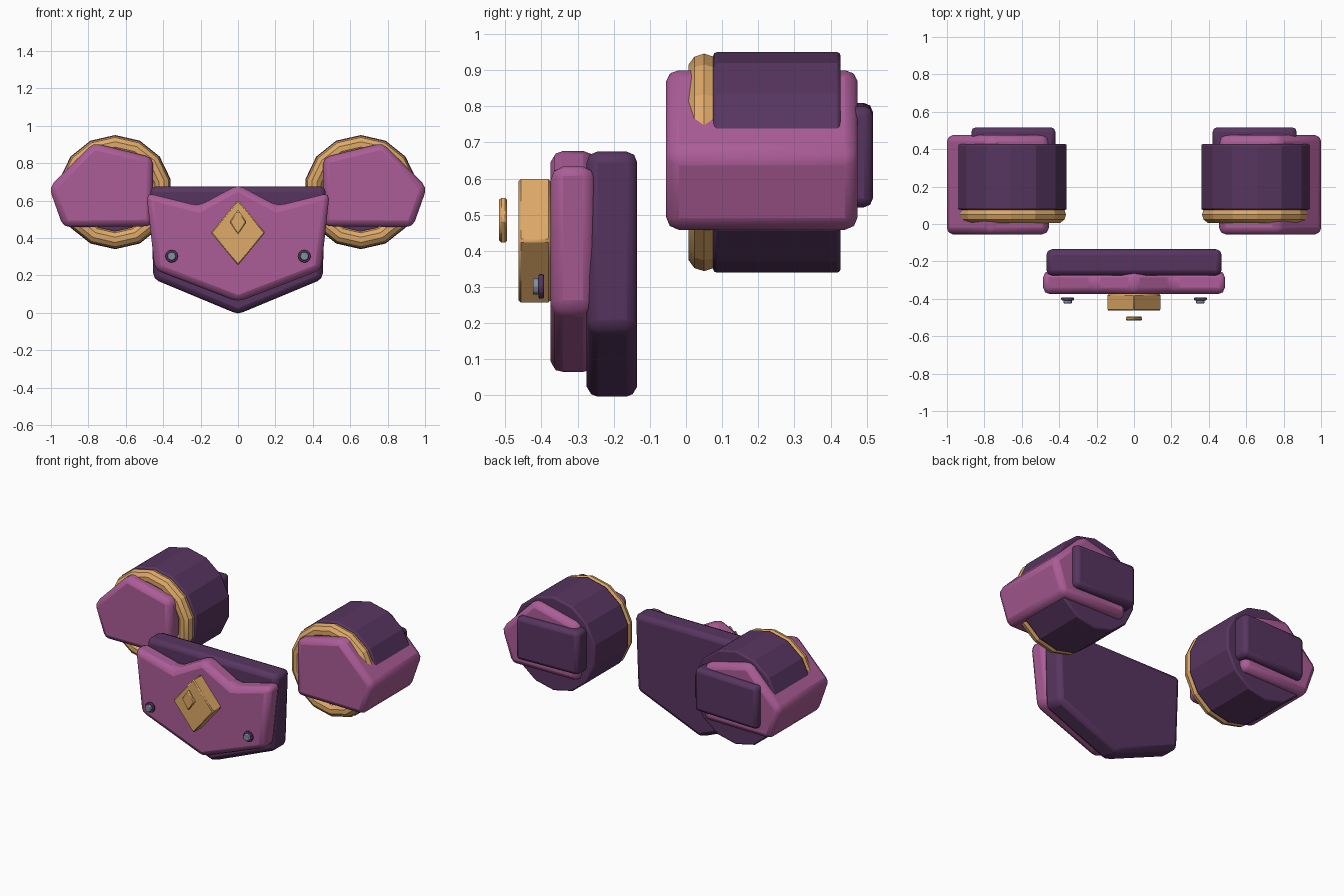
import bpy, bmesh, math
from mathutils import Matrix

if "Cube" in bpy.data.objects:
    bpy.data.objects.remove(bpy.data.objects["Cube"])


def make_material(name, srgb):
    rgba = [(c / 255) ** 2.2 for c in srgb] + [1]
    m = bpy.data.materials.new(name)
    m.use_nodes = True
    m.diffuse_color = rgba
    m.node_tree.nodes["Principled BSDF"].inputs["Base Color"].default_value = rgba
    return m


PINK = make_material("magenta armour", (170, 93, 150))
DARK = make_material("dark purple", (88, 56, 96))
GOLD = make_material("gold", (222, 168, 104))
STEEL = make_material("steel", (128, 142, 160))


def finish(bm, name, mat, bevel=0, segments=2):
    """Turn a bmesh into an object with a bevel and angle-based smoothing."""
    bmesh.ops.recalc_face_normals(bm, faces=bm.faces)
    mesh = bpy.data.meshes.new(name)
    bm.to_mesh(mesh)
    bm.free()
    mesh.materials.append(mat)
    ob = bpy.data.objects.new(name, mesh)
    bpy.context.collection.objects.link(ob)
    if bevel:
        mod = ob.modifiers.new("Bevel", "BEVEL")
        mod.width, mod.segments = bevel, segments
        mod.limit_method = "ANGLE"
        mod.angle_limit = math.radians(10 if len(mesh.polygons) < 12 else 40)
    bpy.ops.object.select_all(action="DESELECT")
    ob.select_set(True)
    bpy.context.view_layer.objects.active = ob
    bpy.ops.object.shade_smooth_by_angle(angle=math.radians(24))
    return ob


def slab(name, outline, y0, y1, mat, bevel, segments=2):
    """Extrude an x-z outline from y0 to y1."""
    bm = bmesh.new()
    face = bm.faces.new([bm.verts.new((x, y0, z)) for x, z in outline])
    out = bmesh.ops.extrude_face_region(bm, geom=[face])["geom"]
    moved = [v for v in out if isinstance(v, bmesh.types.BMVert)]
    bmesh.ops.translate(bm, vec=(0, y1 - y0, 0), verts=moved)
    return finish(bm, name, mat, bevel, segments)


def drum(name, x, z, y0, y1, radius, sides, mat, bevel):
    """Cylinder along y with a vertex pointing up."""
    bm = bmesh.new()
    turn = Matrix.Translation((x, (y0 + y1) / 2, z)) @ Matrix.Rotation(math.pi / 2, 4, "X")
    bmesh.ops.create_cone(bm, cap_ends=True, segments=sides, radius1=radius,
                          radius2=radius, depth=y1 - y0, matrix=turn)
    return finish(bm, name, mat, bevel)


def ring(name, x, y, z, major, minor, mat, steps=14, tube=10):
    """Torus around the y axis, spun from a circle."""
    bm = bmesh.new()
    angles = [2 * math.pi * i / tube for i in range(tube)]
    verts = [bm.verts.new((x, y + minor * math.sin(a), z + major + minor * math.cos(a)))
             for a in angles]
    edges = [bm.edges.new((verts[i - 1], verts[i])) for i in range(tube)]
    bmesh.ops.spin(bm, geom=verts + edges, cent=(x, y, z), axis=(0, 1, 0),
                   angle=2 * math.pi, steps=steps)
    bmesh.ops.remove_doubles(bm, verts=bm.verts, dist=0.001)
    ob = finish(bm, name, mat)
    for p in ob.data.polygons:
        p.use_smooth = True
    bpy.ops.object.shade_smooth_by_angle(angle=math.radians(60))
    return ob


def mirrored(half):
    """Close a right-half outline across x = 0."""
    return half + [(-x, z) for x, z in reversed(half) if x > 0]


def diamond(z, w, h):
    return [(0, z + h), (w, z), (0, z - h), (-w, z)]


# Chest: dark backing, notched front plate and gold emblem
slab("chest_backing", mirrored([(0.47, 0.675), (0.452, 0.18), (0, -0.008)]),
     -0.275, -0.135, DARK, 0.03)
slab("chest_plate", mirrored([(0, 0.685), (0.21, 0.572), (0.49, 0.642),
                              (0.445, 0.23), (0, 0.058)]),
     -0.375, -0.25, PINK, 0.035)
slab("emblem", diamond(0.428, 0.145, 0.175), -0.463, -0.375, GOLD, 0.006, 1)
slab("emblem_gem", diamond(0.485, 0.046, 0.067), -0.517, -0.495, GOLD, 0.006, 1)

for side, s in (("left", 1), ("right", -1)):
    # Rivets on the chest
    drum(side + "_rivet_washer", s * 0.355, 0.302, -0.408, -0.393, 0.034, 12, DARK, 0.004)
    drum(side + "_rivet_head", s * 0.355, 0.302, -0.424, -0.406, 0.024, 8, STEEL, 0.004)

    # Shoulder drum with its gold collar
    drum(side + "_shoulder_drum", s * 0.657, 0.645, 0.075, 0.428, 0.305, 14, DARK, 0.01)
    ring(side + "_shoulder_collar", s * 0.657, 0.05, 0.645, 0.255, 0.046, GOLD)

    # Angular armour through the drum
    armour = [(0.455, 0.83), (0.775, 0.908), (1.01, 0.67), (0.935, 0.458), (0.455, 0.463)]
    slab(side + "_shoulder_armour", [(s * x, z) for x, z in armour],
         -0.055, 0.475, PINK, 0.035)

    # Rear block
    block = [(0.42, 0.81), (0.87, 0.80), (0.87, 0.52), (0.42, 0.53)]
    slab(side + "_shoulder_rear_block", [(s * x, z) for x, z in block],
         0.40, 0.517, DARK, 0.025)
